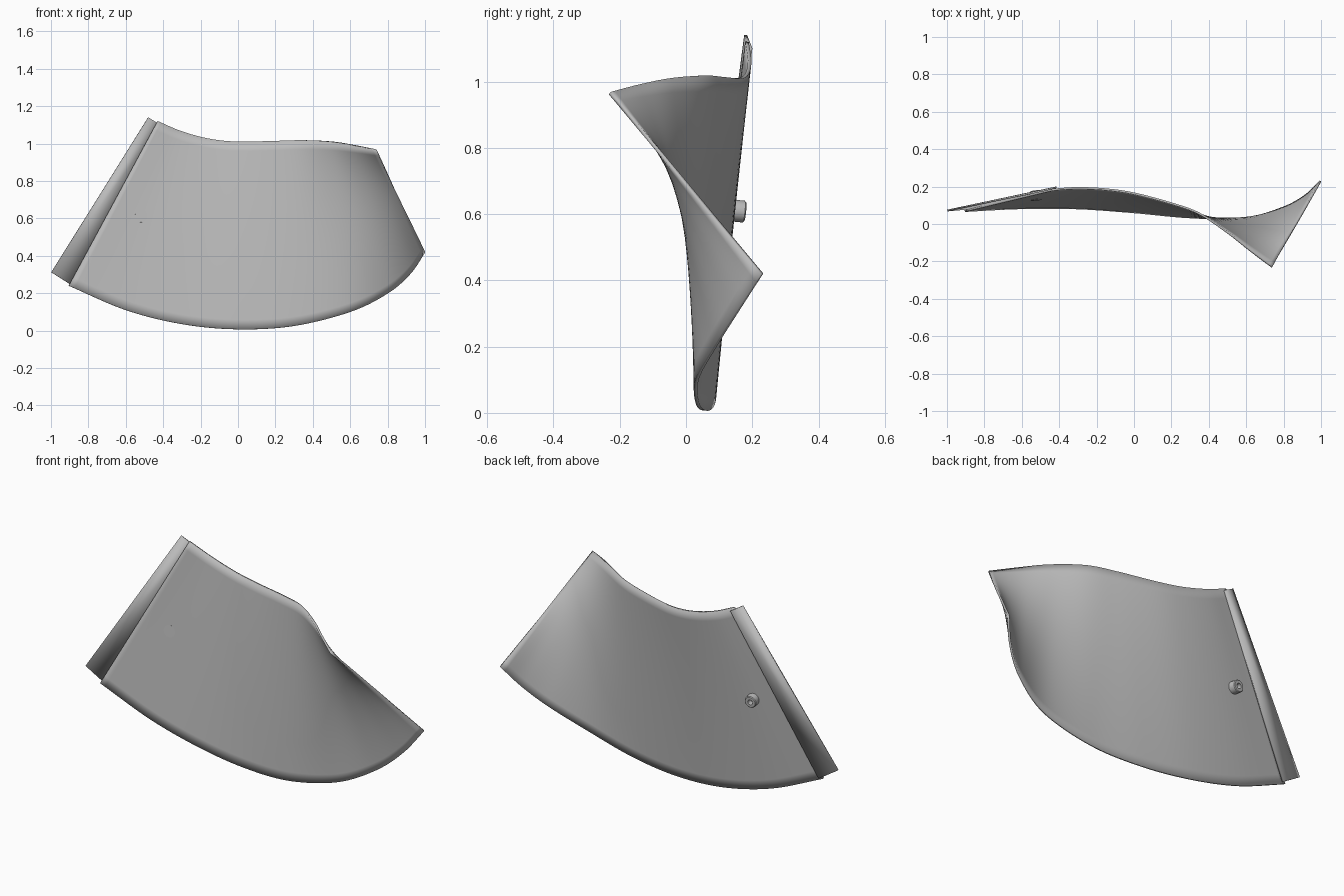
import bpy, bmesh, math
from mathutils import Vector

cube = bpy.data.objects.get("Cube")
if cube:
    bpy.data.objects.remove(cube, do_unlink=True)

grey = bpy.data.materials.new("plain grey")
grey.use_nodes = True
colour = (0.5, 0.5, 0.5, 1)
grey.diffuse_color = colour
grey.node_tree.nodes["Principled BSDF"].inputs["Base Color"].default_value = colour


def finish(name, bm):
    """Turn a bmesh into a smooth-shaded object."""
    bmesh.ops.recalc_face_normals(bm, faces=bm.faces)
    mesh = bpy.data.meshes.new(name)
    bm.to_mesh(mesh)
    bm.free()
    mesh.materials.append(grey)
    obj = bpy.data.objects.new(name, mesh)
    bpy.context.collection.objects.link(obj)
    bpy.ops.object.select_all(action='DESELECT')
    obj.select_set(True)
    bpy.context.view_layer.objects.active = obj
    bpy.ops.object.shade_smooth_by_angle(angle=math.radians(35))
    return obj


def smooth_path(points, count):
    """Spline through the points, resampled at even spacing."""
    p = [Vector(q) for q in points]
    p = [2 * p[0] - p[1]] + p + [2 * p[-1] - p[-2]]
    fine = []
    for a, b, c, d in zip(p, p[1:], p[2:], p[3:]):
        for i in range(40):
            t = i / 40
            fine.append(0.5 * (2 * b + (c - a) * t + (2 * a - 5 * b + 4 * c - d) * t ** 2
                               + (3 * b - a - 3 * c + d) * t ** 3))
    fine.append(p[-2])
    run = [0]
    for a, b in zip(fine, fine[1:]):
        run.append(run[-1] + (b - a).length)
    out, k = [], 0
    for i in range(count + 1):
        want = run[-1] * i / count
        while k < len(run) - 2 and run[k + 1] < want:
            k += 1
        out.append(fine[k].lerp(fine[k + 1], (want - run[k]) / (run[k + 1] - run[k])))
    return out


def ruled_sheet(name, low, high, columns, rows, thickness):
    """Straight-ruled sheet between two edge curves, given thickness."""
    bm = bmesh.new()
    grid = [[bm.verts.new(a.lerp(b, j / rows)) for j in range(rows + 1)]
            for a, b in zip(smooth_path(low, columns), smooth_path(high, columns))]
    for left, right in zip(grid, grid[1:]):
        for j in range(rows):
            bm.faces.new((left[j], right[j], right[j + 1], left[j + 1]))
    obj = finish(name, bm)
    mod = obj.modifiers.new("thickness", 'SOLIDIFY')
    mod.thickness = thickness
    mod.offset = 0
    bpy.ops.object.modifier_move_to_index(modifier=mod.name, index=0)
    return obj


# Twisted main panel
lower_edge = [(-0.905, 0.070, 0.24), (-0.6, 0.085, 0.11), (-0.3, 0.084, 0.035),
              (0, 0.063, 0.007), (0.3, 0.036, 0.025), (0.6, 0.033, 0.10),
              (0.8, 0.088, 0.20), (0.92, 0.155, 0.305), (0.997, 0.23, 0.42)]
upper_edge = [(-0.43, 0.184, 1.12), (-0.3, 0.192, 1.065), (-0.15, 0.185, 1.025),
              (0, 0.163, 1.01), (0.2, 0.11, 1.014), (0.35, 0.055, 1.018),
              (0.5, -0.045, 1.01), (0.62, -0.14, 0.99), (0.738, -0.23, 0.965)]
ruled_sheet("curved_panel", lower_edge, upper_edge, 64, 20, 0.011)

# Flat strip lapped behind the straight edge
ruled_sheet("edge_strip", [(-0.998, 0.072, 0.312), (-0.885, 0.082, 0.24)],
            [(-0.48, 0.180, 1.14), (-0.415, 0.196, 1.10)], 1, 1, 0.009)

# Hollow peg on the back
outward = Vector((-0.12, 1, -0.1)).normalized()
tip = Vector((-0.524, 0.178, 0.607))
turn = outward.to_track_quat('Z', 'Y')
profile = [(0.033, -0.05), (0.033, -0.004), (0.029, 0), (0.014, 0), (0.014, -0.03), (0, -0.03)]
sides = 32
bm = bmesh.new()
rings = []
for radius, height in profile[:-1]:
    rings.append([bm.verts.new(tip + turn @ Vector((
        radius * math.cos(math.tau * i / sides),
        radius * math.sin(math.tau * i / sides), height))) for i in range(sides)])
for a, b in zip(rings, rings[1:]):
    for i in range(sides):
        n = (i + 1) % sides
        bm.faces.new((a[i], a[n], b[n], b[i]))
bm.faces.new(rings[0])
bm.faces.new(rings[-1])
finish("rear_peg", bm)
